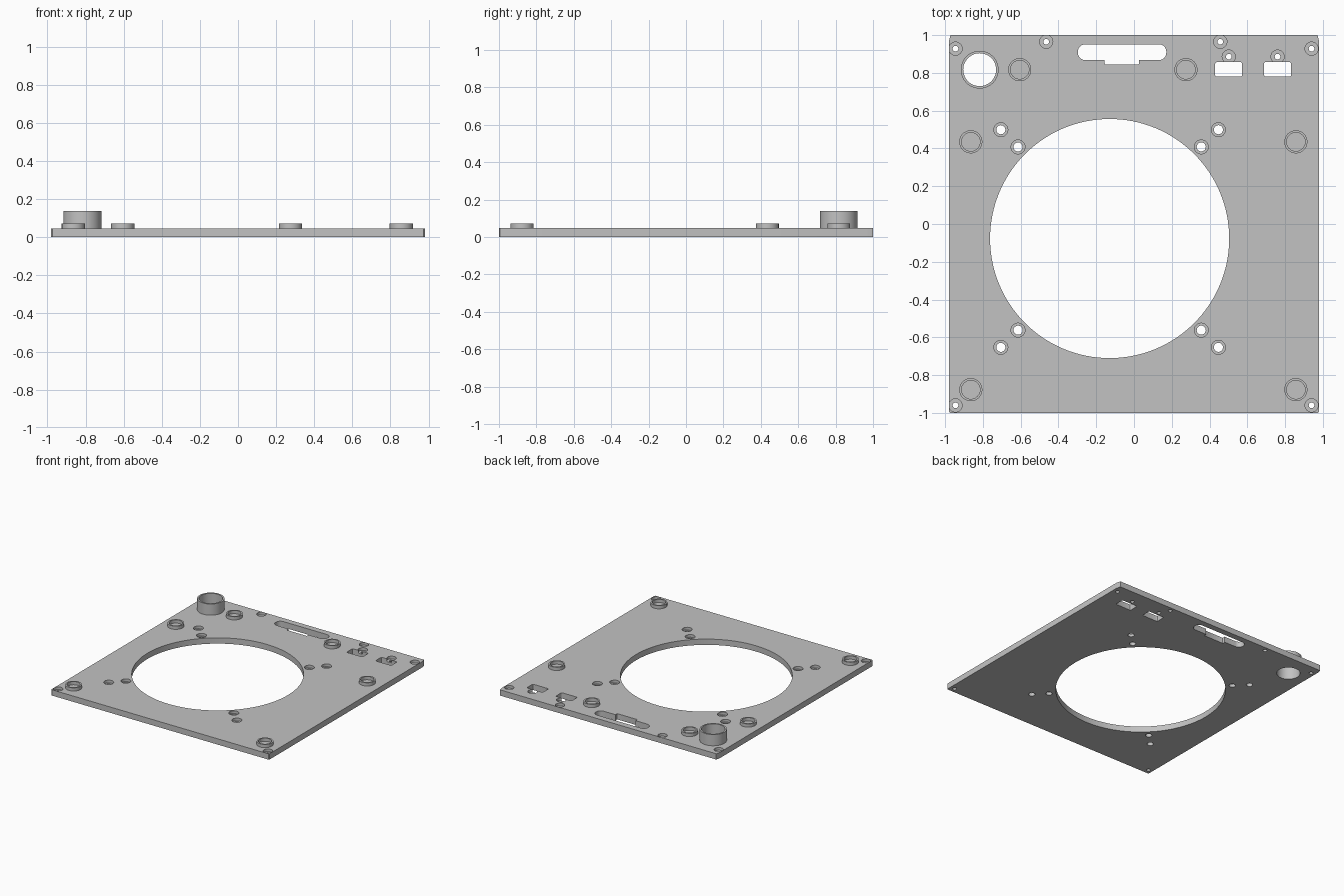
import bpy, bmesh, math

cube = bpy.data.objects.get("Cube")
if cube:
    bpy.data.objects.remove(cube, do_unlink=True)

GREY = (0.54, 0.54, 0.54, 1)
grey = bpy.data.materials.new("plain grey")
grey.use_nodes = True
grey.diffuse_color = GREY
grey.node_tree.nodes["Principled BSDF"].inputs["Base Color"].default_value = GREY

TOP = 0.047          # top surface of the plate
BORE_FLOOR = 0.025   # floor of the counterbores


def circle(x, y, r, n=32):
    return [(x + r * math.cos(2 * math.pi * i / n),
             y + r * math.sin(2 * math.pi * i / n)) for i in range(n)]


def rounded_rect(x0, x1, y0, y1, r, n=6):
    corners = [(x1 - r, y1 - r), (x0 + r, y1 - r), (x0 + r, y0 + r), (x1 - r, y0 + r)]
    pts = []
    for k, (cx, cy) in enumerate(corners):
        for i in range(n + 1):
            a = math.pi / 2 * (k + i / n)
            pts.append((cx + r * math.cos(a), cy + r * math.sin(a)))
    return pts


def finish(name, bm):
    bmesh.ops.recalc_face_normals(bm, faces=bm.faces[:])
    mesh = bpy.data.meshes.new(name)
    bm.to_mesh(mesh)
    bm.free()
    mesh.materials.append(grey)
    obj = bpy.data.objects.new(name, mesh)
    bpy.context.collection.objects.link(obj)
    return obj


def prisms(name, outlines, z0, z1):
    """Extrude each outline from z0 to z1 into one mesh."""
    bm = bmesh.new()
    for pts in outlines:
        low = [bm.verts.new((x, y, z0)) for x, y in pts]
        high = [bm.verts.new((x, y, z1)) for x, y in pts]
        bm.faces.new(low)
        bm.faces.new(high)
        for i in range(len(pts)):
            j = (i + 1) % len(pts)
            bm.faces.new((low[i], low[j], high[j], high[i]))
    return finish(name, bm)


def select_only(obj):
    bpy.ops.object.select_all(action='DESELECT')
    obj.select_set(True)
    bpy.context.view_layer.objects.active = obj


def smooth(obj):
    select_only(obj)
    bpy.ops.object.shade_smooth_by_angle(angle=math.radians(30))


def cut(obj, cutter):
    cutter.hide_render = True
    select_only(obj)
    mod = obj.modifiers.new("cut", 'BOOLEAN')
    mod.operation = 'DIFFERENCE'
    mod.solver = 'EXACT'
    mod.object = cutter
    bpy.ops.object.modifier_apply(modifier=mod.name)
    bpy.data.objects.remove(cutter, do_unlink=True)


def ring(name, x, y, outer, inner, z1):
    """Open-bottomed collar standing on the plate."""
    bm = bmesh.new()
    n = 48
    rows = [[bm.verts.new((px, py, z)) for px, py in circle(x, y, r, n)]
            for r, z in ((outer, TOP), (outer, z1), (inner, z1), (inner, TOP))]
    for a, b in zip(rows, rows[1:]):
        for i in range(n):
            j = (i + 1) % n
            bm.faces.new((a[i], a[j], b[j], b[i]))
    obj = finish(name, bm)
    smooth(obj)
    return obj


# Plate, with its back corners trimmed a little
half = [(0.974, -1), (0.98, -0.994), (0.98, 0.965), (0.972, 1)]
plate = prisms("base_plate", [half + [(-x, y) for x, y in reversed(half)]], 0, TOP)

# Screw positions: mounting pairs round the large opening, corners and back edge
CX, CY = -0.129, -0.077
mount = [(CX + sx * d, CY + sy * d)
         for sx in (-1, 1) for sy in (-1, 1) for d in (0.485, 0.576)]
small = [(x, y) for x in (-0.945, 0.94) for y in (0.928, -0.96)]
small += [(-0.465, 0.965), (0.457, 0.965), (0.502, 0.886), (0.76, 0.886)]

# Through openings
TUBE = (-0.817, 0.817)
holes = [circle(CX, CY, 0.633, 128), circle(*TUBE, 0.087, 48),
         rounded_rect(-0.297, 0.171, 0.868, 0.951, 0.038)]
holes += [rounded_rect(x, x + 0.142, 0.78, 0.857, 0.008, 3) for x in (0.43, 0.689)]
holes += [circle(x, y, 0.024) for x, y in mount]
holes += [circle(x, y, 0.015) for x, y in small]
cut(plate, prisms("opening_cutter", holes, -0.1, 0.1))

# Step in the long slot
cut(plate, prisms("slot_step_cutter", [rounded_rect(-0.155, 0.027, 0.845, 0.9, 0.004, 2)], -0.1, 0.1))

# Counterbores
bores = [circle(x, y, 0.037) for x, y in mount] + [circle(x, y, 0.035) for x, y in small]
cut(plate, prisms("counterbore_cutter", bores, BORE_FLOOR, 0.1))
smooth(plate)

# Tall tube and low collars
ring("cable_tube", *TUBE, 0.1, 0.087, 0.138)
collars = [(-0.605, 0.817), (0.275, 0.817)]
collars += [(x, y) for x in (-0.864, 0.857) for y in (0.435, -0.877)]
for i, (x, y) in enumerate(collars):
    ring(f"foot_collar_{i + 1}", x, y, 0.061, 0.049, 0.073)
